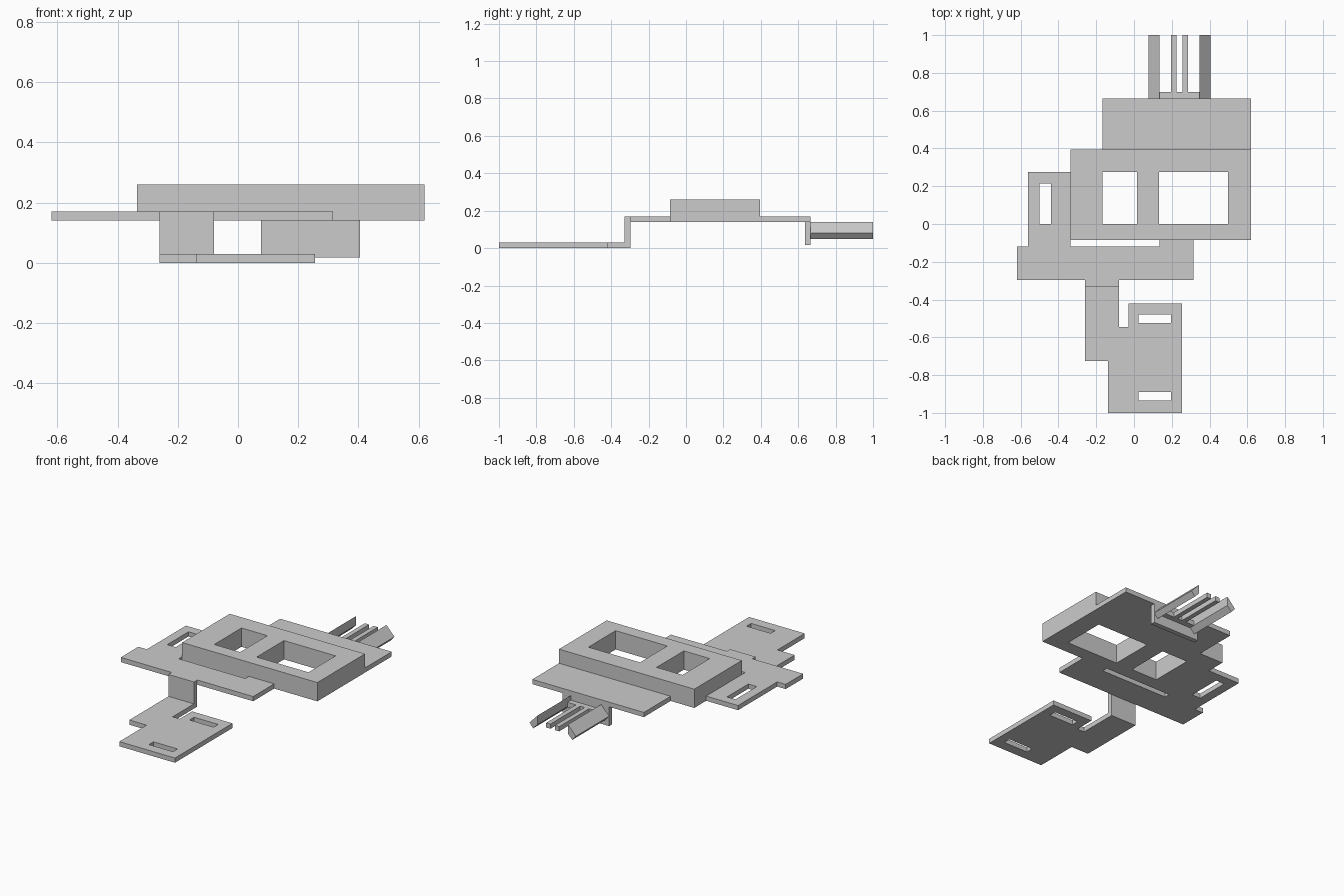
import bpy, bmesh
from mathutils import Vector

if "Cube" in bpy.data.objects:
    bpy.data.objects.remove(bpy.data.objects["Cube"])


def rect(x0, x1, y0, y1):
    return [(x0, y0), (x1, y0), (x1, y1), (x0, y1)]


def slab(name, outline, lo, hi, holes=(), along_y=False):
    """Extrude a flat outline with holes from lo to hi, along z or along y."""
    def place(a, b):
        return (a, lo, b) if along_y else (a, b, lo)
    bm = bmesh.new()
    edges = []
    for loop in (outline, *holes):
        vs = [bm.verts.new(place(a, b)) for a, b in loop]
        edges += [bm.edges.new((v, vs[i - 1])) for i, v in enumerate(vs)]
    bmesh.ops.triangle_fill(bm, edges=edges, use_beauty=True)
    bmesh.ops.dissolve_limit(bm, angle_limit=0.01, verts=[], edges=bm.edges[:])
    ext = bmesh.ops.extrude_face_region(bm, geom=bm.faces[:], use_keep_orig=True)
    up = [g for g in ext["geom"] if isinstance(g, bmesh.types.BMVert)]
    move = Vector((0, hi - lo, 0) if along_y else (0, 0, hi - lo))
    bmesh.ops.translate(bm, verts=up, vec=move)
    bmesh.ops.recalc_face_normals(bm, faces=bm.faces[:])
    me = bpy.data.meshes.new(name)
    bm.to_mesh(me)
    bm.free()
    ob = bpy.data.objects.new(name, me)
    bpy.context.collection.objects.link(ob)
    return ob


# Thick main frame with two windows
slab("main_frame", rect(-0.335, 0.62, -0.085, 0.395), 0.14, 0.26,
     [rect(-0.168, 0.015, 0.0, 0.275), rect(0.132, 0.497, 0.0, 0.275)])

# Thin shelf behind the frame
slab("rear_shelf", rect(-0.168, 0.62, 0.395, 0.665), 0.14, 0.17)

# Thin front plate wrapping round to the slotted side wing
slab("front_plate",
     [(-0.62, -0.297), (0.315, -0.297), (0.315, -0.085), (0.135, -0.085),
      (0.135, -0.12), (-0.335, -0.12), (-0.335, 0.275), (-0.56, 0.275),
      (-0.56, -0.12), (-0.62, -0.12)],
     0.14, 0.17, [rect(-0.5, -0.44, 0.0, 0.215)])

# Upright web and the lower slotted foot
slab("front_web", rect(-0.26, -0.08, -0.33, -0.297), 0.03, 0.17)
slab("lower_foot",
     [(-0.26, -0.297), (-0.08, -0.297), (-0.08, -0.545), (-0.03, -0.545),
      (-0.03, -0.42), (0.255, -0.42), (0.255, -1), (-0.138, -1),
      (-0.138, -0.725), (-0.26, -0.725)],
     0.0, 0.03,
     [rect(0.025, 0.195, y, y + 0.046) for y in (-0.525, -0.935)])

# Hanging plate under the rear shelf
slab("rear_drop_plate", rect(0.077, 0.405, 0.017, 0.14), 0.635, 0.665, along_y=True)

# Prongs: a cross bar, two straight middle prongs, two sloping outer prongs
slab("prong_bar", rect(0.135, 0.348, 0.665, 0.7), 0.08, 0.11)
MID = 0.241
for side, name in ((-1, "left"), (1, "right")):
    c = MID + side * 0.031
    slab(name + "_middle_prong", rect(c - 0.015, c + 0.015, 0.7, 1), 0.08, 0.11)
    profile = [(0.107, 0.14), (0.164, 0.08), (0.138, 0.05), (0.107, 0.082)]
    slab(name + "_outer_prong", [(MID + side * a, b) for a, b in profile],
         0.665, 1, along_y=True)
